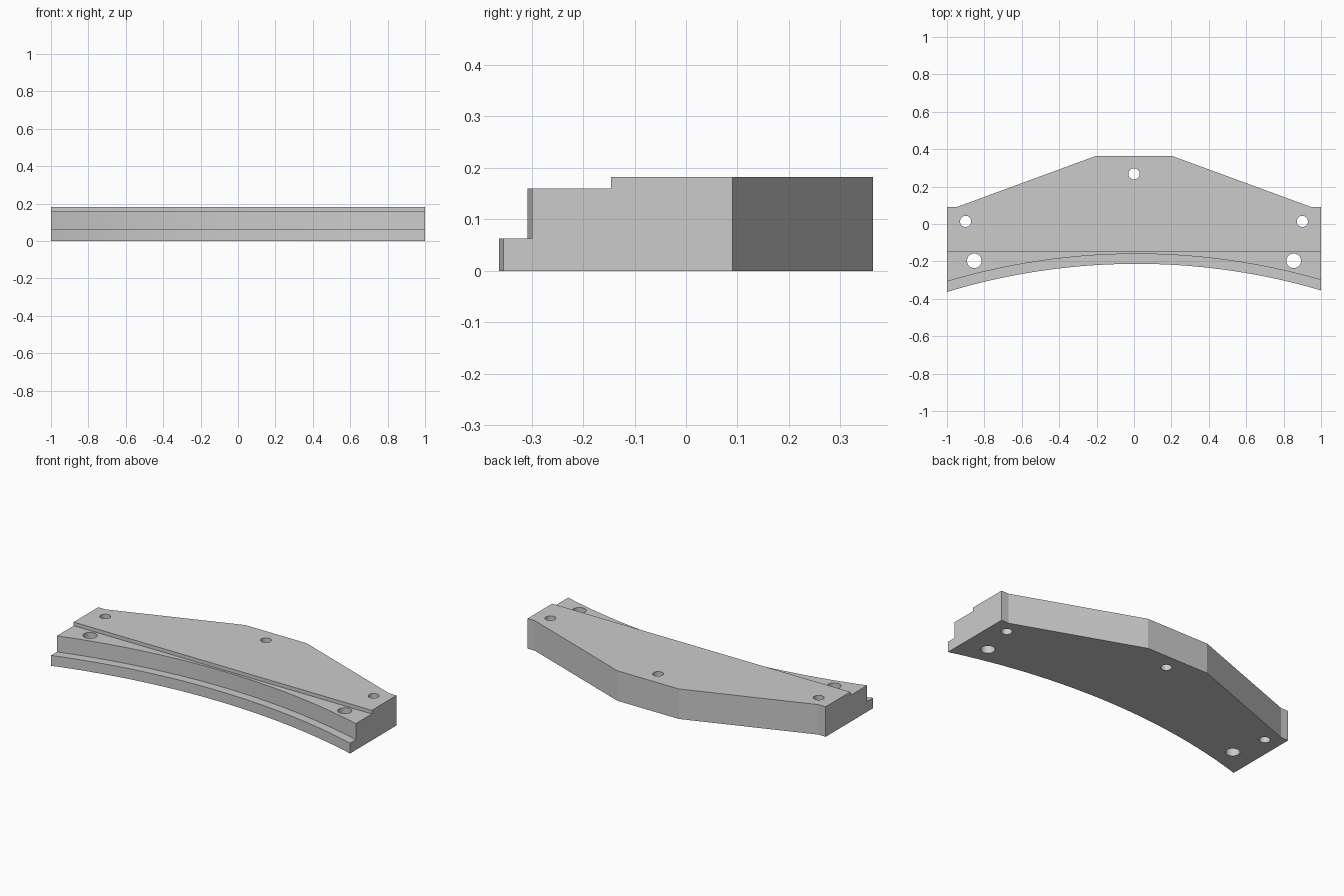
import bpy, bmesh, math

cube = bpy.data.objects.get("Cube")
if cube:
    bpy.data.objects.remove(cube, do_unlink=True)

TOP, LEDGE, LIP = 0.182, 0.16, 0.063     # heights of the three levels
ARC_X, ARC_Y, ARC_R = 0.014, -3.713, 3.5  # centre and radius of the front arc

grey = bpy.data.materials.new("plain grey")
grey.use_nodes = True
grey.diffuse_color = (0.6, 0.6, 0.6, 1)
grey.node_tree.nodes["Principled BSDF"].inputs["Base Color"].default_value = (0.6, 0.6, 0.6, 1)


def arc(radius, x0, x1, steps=48):
    """Points of a circular arc running from x0 to x1."""
    a0, a1 = (math.asin((x - ARC_X) / radius) for x in (x0, x1))
    angles = [a0 + (a1 - a0) * i / steps for i in range(steps + 1)]
    return [(ARC_X + radius * math.sin(a), ARC_Y + radius * math.cos(a)) for a in angles]


def prism(name, outline, z0, z1):
    """Extrude a counter-clockwise outline between two heights."""
    bm = bmesh.new()
    face = bm.faces.new([bm.verts.new((x, y, z0)) for x, y in outline])
    result = bmesh.ops.extrude_face_region(bm, geom=[face])
    moved = [v for v in result["geom"] if isinstance(v, bmesh.types.BMVert)]
    bmesh.ops.translate(bm, verts=moved, vec=(0, 0, z1 - z0))
    bmesh.ops.recalc_face_normals(bm, faces=bm.faces)
    mesh = bpy.data.meshes.new(name)
    bm.to_mesh(mesh)
    bm.free()
    mesh.materials.append(grey)
    obj = bpy.data.objects.new(name, mesh)
    bpy.context.collection.objects.link(obj)
    return obj


def cut(body, cutter):
    """Subtract a cutter from the body and discard it."""
    cutter.hide_render = True
    mod = body.modifiers.new("cut", "BOOLEAN")
    mod.operation, mod.solver, mod.object = "DIFFERENCE", "EXACT", cutter
    bpy.context.view_layer.objects.active = body
    bpy.ops.object.modifier_apply(modifier=mod.name)
    bpy.data.objects.remove(cutter, do_unlink=True)


# Full-height plate: curved front edge, tapered back edge
back = [(1, 0.09), (0.95, 0.09), (0.206, 0.363), (-0.206, 0.363), (-0.95, 0.09), (-1, 0.09)]
plate = prism("curved_bracket", arc(ARC_R, -1, 1) + back, 0, TOP)

# Straight step down to the ledge
cut(plate, prism("ledge_cutter", [(-1.2, -0.6), (1.2, -0.6), (1.2, -0.146), (-1.2, -0.146)], LEDGE, 0.4))

# Curved step down to the thin front lip
lip_edge = arc(ARC_R + 0.053, 1.2, -1.2, 58)
cut(plate, prism("lip_cutter", [(-1.2, -0.8), (1.2, -0.8)] + lip_edge, LIP, 0.4))

# Through holes: one at the back, a small and a large one at each end
holes = [(0, 0.268, 0.03)]
for side in (-1, 1):
    holes += [(side * 0.9, 0.014, 0.03), (side * 0.854, -0.197, 0.039)]
for x, y, r in holes:
    turn = [math.tau * i / 32 for i in range(32)]
    ring = [(x + r * math.cos(a), y + r * math.sin(a)) for a in turn]
    cut(plate, prism("hole_cutter", ring, -0.1, 0.4))

# Smooth curved walls, keep the machined edges sharp
bpy.ops.object.select_all(action="DESELECT")
plate.select_set(True)
bpy.context.view_layer.objects.active = plate
bpy.ops.object.shade_smooth_by_angle(angle=math.radians(15))
